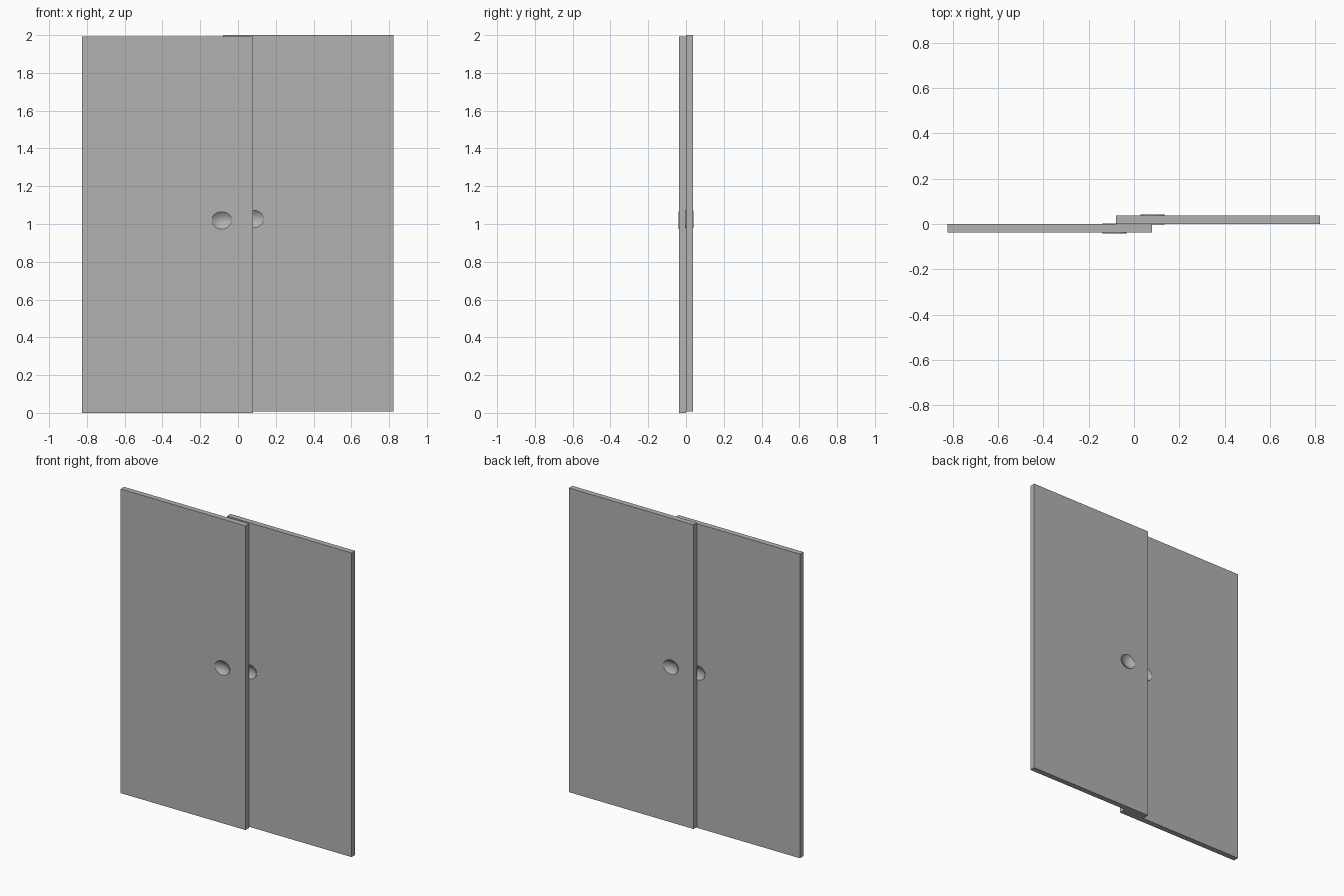
import bpy, bmesh
from math import cos, sin, pi

default = bpy.data.objects.get("Cube")
if default:
    bpy.data.objects.remove(default, do_unlink=True)

grey = bpy.data.materials.new("panel_grey")
grey.use_nodes = True
grey.diffuse_color = (0.45, 0.45, 0.45, 1)
grey.node_tree.nodes["Principled BSDF"].inputs["Base Color"].default_value = (0.45, 0.45, 0.45, 1)

RX, RZ = 0.053, 0.046    # elliptical pull radii
DOOR_HALF = 0.018
PULL_HALF = 0.022        # pull rims stand slightly proud of the door
DEPTH = 0.019
SEGMENTS = 48


def finish(name, bm, location):
    bmesh.ops.recalc_face_normals(bm, faces=bm.faces)
    mesh = bpy.data.meshes.new(name)
    bm.to_mesh(mesh)
    bm.free()
    mesh.materials.append(grey)
    obj = bpy.data.objects.new(name, mesh)
    obj.location = location
    bpy.context.collection.objects.link(obj)
    return obj


def box(name, size, location):
    bm = bmesh.new()
    bmesh.ops.create_cube(bm, size=1)
    bmesh.ops.scale(bm, vec=size, verts=bm.verts)
    return finish(name, bm, location)


def lathe(name, profile, location):
    """Elliptical solid around y from (radius, y) points, capped at both ends."""
    bm = bmesh.new()
    angles = [2 * pi * i / SEGMENTS for i in range(SEGMENTS)]
    rings = [[bm.verts.new((r * RX * cos(a), y, r * RZ * sin(a))) for a in angles]
             for r, y in profile]
    for low, high in zip(rings, rings[1:]):
        for i in range(SEGMENTS):
            j = (i + 1) % SEGMENTS
            bm.faces.new((low[i], low[j], high[j], high[i]))
    bm.faces.new(rings[0])
    bm.faces.new(rings[-1])
    return finish(name, bm, location)


# Concave dish profile, mirrored for the two faces of the door
dish = [(r, PULL_HALF - DEPTH * (1 - r * r)) for r in (0.1, 0.25, 0.4, 0.55, 0.7, 0.85, 0.96, 1)]
pull_profile = [(r, -y) for r, y in dish] + dish[::-1]

# Two overlapping sliding doors: side, x range, y centre, z range
for side, x0, x1, y, z0, z1 in (
        ("right", -0.825, 0.08, -0.019, 0.0, 1.993),
        ("left", -0.08, 0.823, 0.019, 0.007, 2.0)):
    door = box(side + "_door", (x1 - x0, 2 * DOOR_HALF, z1 - z0),
               ((x0 + x1) / 2, y, (z0 + z1) / 2))
    centre = (-0.086 if side == "right" else 0.082, y, z0 + 1.019)

    # Hole through the door for the finger pull
    cutter = lathe(side + "_hole_cutter", [(0.995, -0.03), (0.995, 0.03)], centre)
    cutter.hide_render = True
    cutter.hide_viewport = True
    cut = door.modifiers.new("pull_hole", "BOOLEAN")
    cut.operation = "DIFFERENCE"
    cut.solver = "EXACT"
    cut.object = cutter

    # Recessed finger pull, dished on both faces
    pull = lathe(side + "_finger_pull", pull_profile, centre)
    bpy.ops.object.select_all(action="DESELECT")
    pull.select_set(True)
    bpy.context.view_layer.objects.active = pull
    bpy.ops.object.shade_smooth_by_angle(angle=pi / 4)
